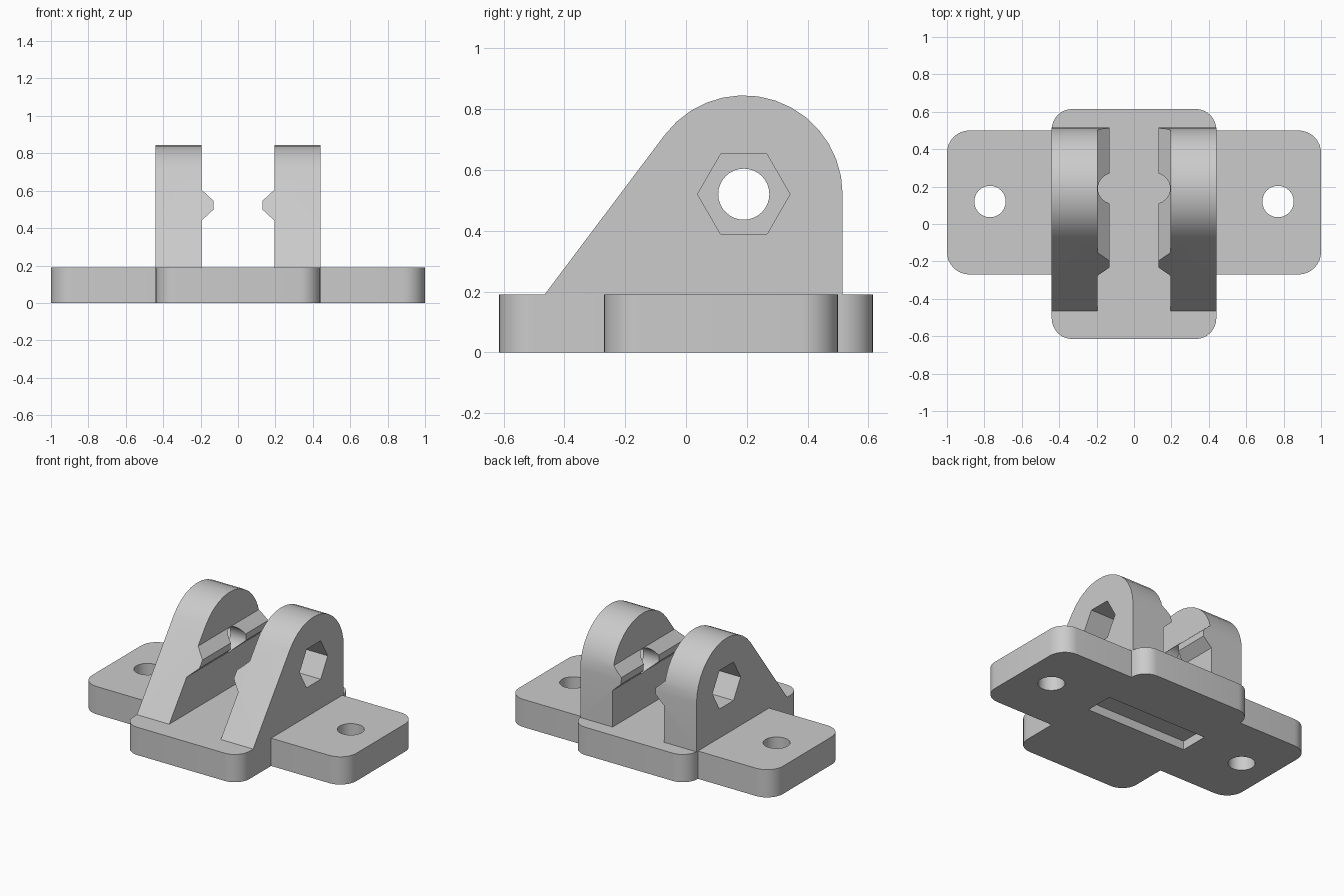
import bpy, bmesh
from math import cos, sin, pi, radians
from mathutils import Vector

cube = bpy.data.objects.get("Cube")
if cube:
    bpy.data.objects.remove(cube, do_unlink=True)

grey = bpy.data.materials.new("light grey plastic")
grey.use_nodes = True
grey.diffuse_color = (0.6, 0.6, 0.6, 1)
grey.node_tree.nodes["Principled BSDF"].inputs["Base Color"].default_value = (0.6, 0.6, 0.6, 1)

BASE_TOP = 0.19
PIVOT = (0.19, 0.52)     # y, z of the pin axis


def prism(name, outline, axis, start, end):
    """Extrude a 2D outline along x (y,z points), y (x,z) or z (x,y)."""
    place = {"x": lambda a, b: (start, a, b),
             "y": lambda a, b: (a, start, b),
             "z": lambda a, b: (a, b, start)}[axis]
    step = Vector([(end - start) * (axis == k) for k in "xyz"])
    bm = bmesh.new()
    face = bm.faces.new([bm.verts.new(place(a, b)) for a, b in outline])
    out = bmesh.ops.extrude_face_region(bm, geom=[face])
    bmesh.ops.translate(bm, vec=step, verts=[v for v in out["geom"] if isinstance(v, bmesh.types.BMVert)])
    bmesh.ops.recalc_face_normals(bm, faces=bm.faces)
    mesh = bpy.data.meshes.new(name)
    bm.to_mesh(mesh)
    bm.free()
    mesh.materials.append(grey)
    obj = bpy.data.objects.new(name, mesh)
    bpy.context.collection.objects.link(obj)
    return obj


def arc(cx, cy, r, a0, a1, n):
    angles = [radians(a0 + (a1 - a0) * i / n) for i in range(n + 1)]
    return [(cx + r * cos(a), cy + r * sin(a)) for a in angles]


def circle(cx, cy, r, n):
    return arc(cx, cy, r, 0, 360, n)[:-1]


def rounded_rect(x, y0, y1, r):
    corners = [(x - r, y1 - r), (r - x, y1 - r), (r - x, y0 + r), (x - r, y0 + r)]
    return [p for i, (cx, cy) in enumerate(corners)
            for p in arc(cx, cy, r, 90 * i, 90 * i + 90, 8)]


def combine(obj, other, operation):
    """Apply a boolean and discard the second solid."""
    mod = obj.modifiers.new(operation, "BOOLEAN")
    mod.object, mod.operation, mod.solver = other, operation, "EXACT"
    bpy.context.view_layer.objects.active = obj
    bpy.ops.object.modifier_apply(modifier=mod.name)
    bpy.data.objects.remove(other, do_unlink=True)


def finish(obj):
    bpy.ops.object.select_all(action="DESELECT")
    obj.select_set(True)
    bpy.context.view_layer.objects.active = obj
    bpy.ops.object.shade_smooth_by_angle(angle=radians(25))


# Cross-shaped base with rounded corners
base = prism("base_plate", rounded_rect(0.44, -0.615, 0.615, 0.11), "z", 0, BASE_TOP)
wings = prism("wings", rounded_rect(1, -0.27, 0.5, 0.12), "z", 0, BASE_TOP)
combine(base, wings, "UNION")

# Screw holes and shallow pocket underneath
for side in (-1, 1):
    hole = prism("screw_hole", circle(side * 0.77, 0.12, 0.084, 32), "z", -0.1, 0.3)
    combine(base, hole, "DIFFERENCE")
pocket = prism("pocket", [(-0.385, 0.02), (0.385, 0.02), (0.385, 0.22), (-0.385, 0.22)],
               "z", -0.1, 0.06)
combine(base, pocket, "DIFFERENCE")
finish(base)

# Two upright lugs: side silhouette intersected with a ridged front section
silhouette = [(-0.465, BASE_TOP), (0.515, BASE_TOP)] + arc(*PIVOT, 0.325, 0, 143, 14)
section = [(0.44, 0.1), (0.44, 1), (0.195, 1), (0.195, 0.605), (0.13, 0.545),
           (0.13, 0.5), (0.195, 0.44), (0.195, 0.1)]
for side, name in ((1, "left_lug"), (-1, "right_lug")):
    lug = prism(name, silhouette, "x", 0, side * 0.6)
    ridged = prism("ridged_section", [(side * x, z) for x, z in section], "y", -1, 1)
    combine(lug, ridged, "INTERSECT")
    # Pin hole and outer hexagonal nut recess
    pin = prism("pin_hole", circle(*PIVOT, 0.084, 32), "x", 0, side * 0.6)
    combine(lug, pin, "DIFFERENCE")
    nut = prism("nut_recess", circle(*PIVOT, 0.152, 6), "x", side * 0.25, side * 0.6)
    combine(lug, nut, "DIFFERENCE")
    finish(lug)
